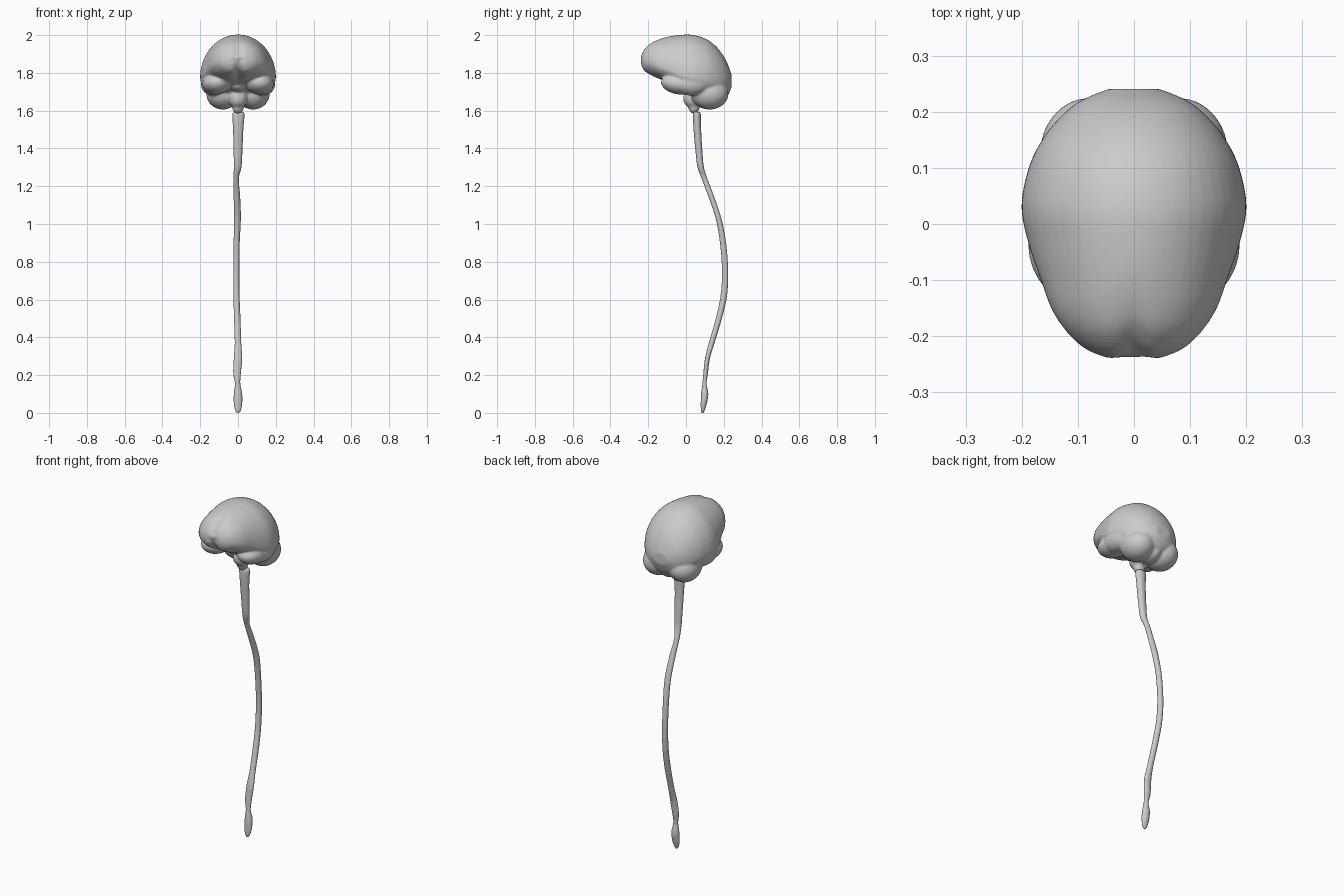
import bpy, bmesh, math
from mathutils import Matrix

if "Cube" in bpy.data.objects:
    bpy.data.objects.remove(bpy.data.objects["Cube"])


def spline(rows, steps):
    """Catmull-Rom interpolation through rows of numbers."""
    out = []
    for i in range(len(rows) - 1):
        p0, p1 = rows[max(i - 1, 0)], rows[i]
        p2, p3 = rows[i + 1], rows[min(i + 2, len(rows) - 1)]
        for s in range(steps):
            t = s / steps
            out.append([b + .5 * t * (c - a + t * (2 * a - 5 * b + 4 * c - d + t * (3 * (b - c) + d - a)))
                        for a, b, c, d in zip(p0, p1, p2, p3)])
    return out + [list(rows[-1])]


def loft(bm, rings):
    loops = [[bm.verts.new(p) for p in ring] for ring in rings]
    n = len(loops[0])
    for a, b in zip(loops, loops[1:]):
        for i in range(n):
            j = (i + 1) % n
            bm.faces.new((a[i], a[j], b[j], b[i]))
    bm.faces.new(loops[0][::-1])
    bm.faces.new(loops[-1])


def blob(bm, centre, radii, tilt=0):
    m = Matrix.Translation(centre) @ Matrix.Rotation(tilt, 4, 'X') @ Matrix.Diagonal((*radii, 1))
    bmesh.ops.create_uvsphere(bm, u_segments=32, v_segments=20, radius=1, matrix=m)


def finish(name, bm):
    bmesh.ops.recalc_face_normals(bm, faces=bm.faces)
    me = bpy.data.meshes.new(name)
    bm.to_mesh(me)
    bm.free()
    for p in me.polygons:
        p.use_smooth = True
    ob = bpy.data.objects.new(name, me)
    bpy.context.collection.objects.link(ob)
    return ob


# Cerebrum: sections along y as (y, half width, bottom, widest height, top)
sections = [
    (-.240, .045, 1.835, 1.865, 1.90), (-.222, .088, 1.805, 1.86, 1.93),
    (-.19, .122, 1.785, 1.855, 1.96), (-.15, .148, 1.768, 1.84, 1.978),
    (-.10, .166, 1.75, 1.82, 1.991), (-.04, .187, 1.725, 1.79, 2.0),
    (.03, .201, 1.69, 1.775, 2.002), (.10, .188, 1.66, 1.77, 1.983),
    (.15, .164, 1.645, 1.765, 1.949), (.19, .132, 1.65, 1.76, 1.903),
    (.22, .095, 1.675, 1.76, 1.85), (.241, .045, 1.725, 1.755, 1.79)]
bm = bmesh.new()
rings = []
for y, w, lo, mid, hi in spline(sections, 4):
    ring = []
    for k in range(48):
        a = 2 * math.pi * k / 48
        x, s = w * math.cos(a), math.sin(a)
        z = mid + s * ((hi - mid) if s > 0 else (mid - lo))
        # Longitudinal fissure at the front and between the orbital lobes
        groove = math.exp(-(x / .022) ** 2) * max(0, min(1, (-y - .08) / .12))
        ring.append((x, y + .012 * groove, z + (.022 * groove if s < 0 else -.004 * groove)))
    rings.append(ring)
loft(bm, rings)

# Temporal lobes and cerebellum halves
for side in (-1, 1):
    blob(bm, (side * .115, -.035, 1.742), (.074, .098, .056), -.12)
    blob(bm, (side * .135, .03, 1.745), (.062, .10, .065))
    blob(bm, (side * .08, .125, 1.69), (.088, .10, .084))
# Brain stem: midbrain, pons and medulla
blob(bm, (0, .0, 1.735), (.05, .07, .035))
blob(bm, (0, .04, 1.665), (.05, .055, .055))
blob(bm, (0, .042, 1.62), (.032, .03, .036))
blob(bm, (0, .13, 1.67), (.05, .08, .055))
brain = finish("brain", bm)
rm = brain.modifiers.new("fuse", 'REMESH')
rm.mode = 'VOXEL'
rm.voxel_size = .006
rm.use_smooth_shade = True
sm = brain.modifiers.new("soften", 'SMOOTH')
sm.factor = .5
sm.iterations = 8

# Spinal cord: (z, x, y, x radius, y radius)
cord = [
    (1.592, .002, .058, .026, .016), (1.575, .002, .058, .032, .021),
    (1.50, .001, .060, .027, .020), (1.38, 0, .069, .023, .018),
    (1.30, -.002, .078, .020, .017), (1.24, -.010, .098, .014, .015),
    (1.15, -.006, .132, .017, .015), (1.03, -.003, .172, .018, .015),
    (.90, -.007, .196, .016, .016), (.75, -.009, .207, .016, .016),
    (.62, -.008, .200, .016, .017), (.50, -.004, .174, .017, .016),
    (.37, 0, .136, .017, .015), (.29, 0, .114, .022, .013),
    (.21, -.005, .104, .020, .012), (.155, -.002, .098, .014, .011),
    (.10, 0, .099, .022, .019), (.05, 0, .094, .022, .016),
    (.015, 0, .089, .015, .010), (0, 0, .088, .006, .005)]
bm = bmesh.new()
loft(bm, [[(x + rx * math.cos(2 * math.pi * k / 20), y + ry * math.sin(2 * math.pi * k / 20), z)
           for k in range(20)] for z, x, y, rx, ry in spline(cord, 5)])
finish("spinal_cord", bm)
